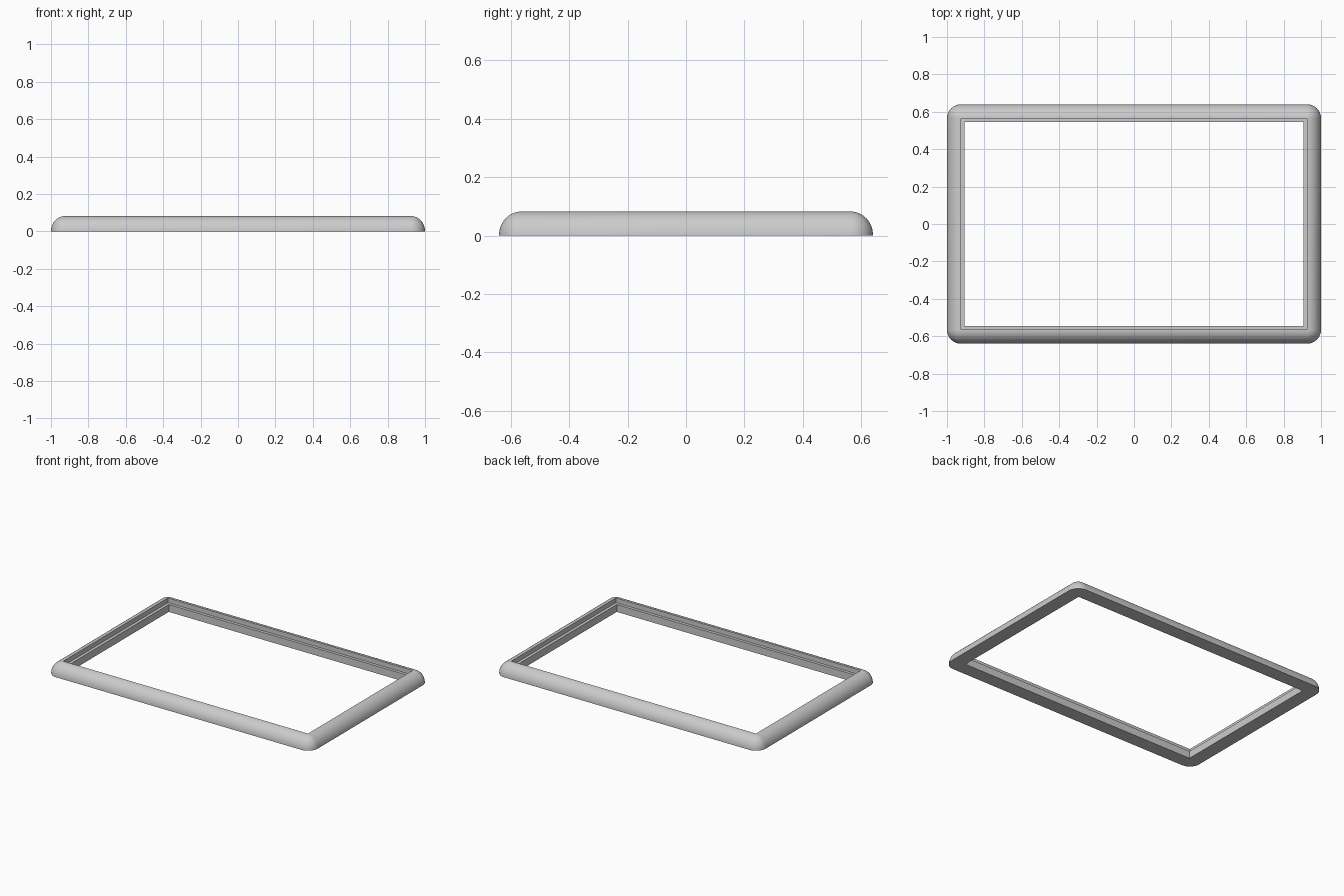
import bpy, bmesh, math

cube = bpy.data.objects.get("Cube")
if cube:
    bpy.data.objects.remove(cube, do_unlink=True)

HALF_X, HALF_Y, HEIGHT = 1.0, 0.64, 0.082
ROUND = 0.075          # outer rounding, in plan and in section
INNER = 0.095          # total rail width
LEDGE_Z = 0.05
STEPS = 12

grey = bpy.data.materials.new("light_grey")
grey.use_nodes = True
colour = (0.6, 0.6, 0.6, 1)
grey.diffuse_color = colour
grey.node_tree.nodes["Principled BSDF"].inputs["Base Color"].default_value = colour

# Rail section as (inset from the outer edge, height)
section = []
for i in range(STEPS + 1):
    a = math.pi / 2 * i / STEPS
    section.append((ROUND * (1 - math.cos(a)), HEIGHT * math.sin(a)))
section += [(ROUND, LEDGE_Z), (INNER, LEDGE_Z), (INNER, 0)]


def rounded_ring(bm, inset, z):
    """Rounded rectangle of vertices; corners go sharp past the rounding."""
    radius = max(ROUND - inset, 0)
    cx, cy = HALF_X - inset - radius, HALF_Y - inset - radius
    ring = []
    for k, (sx, sy) in enumerate([(1, 1), (-1, 1), (-1, -1), (1, -1)]):
        for i in range(STEPS + 1):
            a = math.pi / 2 * (k + i / STEPS)
            ring.append(bm.verts.new((sx * cx + radius * math.cos(a),
                                      sy * cy + radius * math.sin(a), z)))
    return ring


# Sweep the section around the frame
bm = bmesh.new()
rings = [rounded_ring(bm, inset, z) for inset, z in section]
for r, ring in enumerate(rings):
    after = rings[(r + 1) % len(rings)]
    for i in range(len(ring)):
        j = (i + 1) % len(ring)
        bm.faces.new((ring[i], ring[j], after[j], after[i]))
bmesh.ops.remove_doubles(bm, verts=bm.verts, dist=1e-5)
bmesh.ops.recalc_face_normals(bm, faces=bm.faces)

mesh = bpy.data.meshes.new("frame")
bm.to_mesh(mesh)
bm.free()
mesh.materials.append(grey)
frame = bpy.data.objects.new("frame", mesh)
bpy.context.collection.objects.link(frame)

# Smooth outer curve, crisp ledge
bpy.ops.object.select_all(action="DESELECT")
frame.select_set(True)
bpy.context.view_layer.objects.active = frame
bpy.ops.object.shade_smooth_by_angle(angle=math.radians(30))
